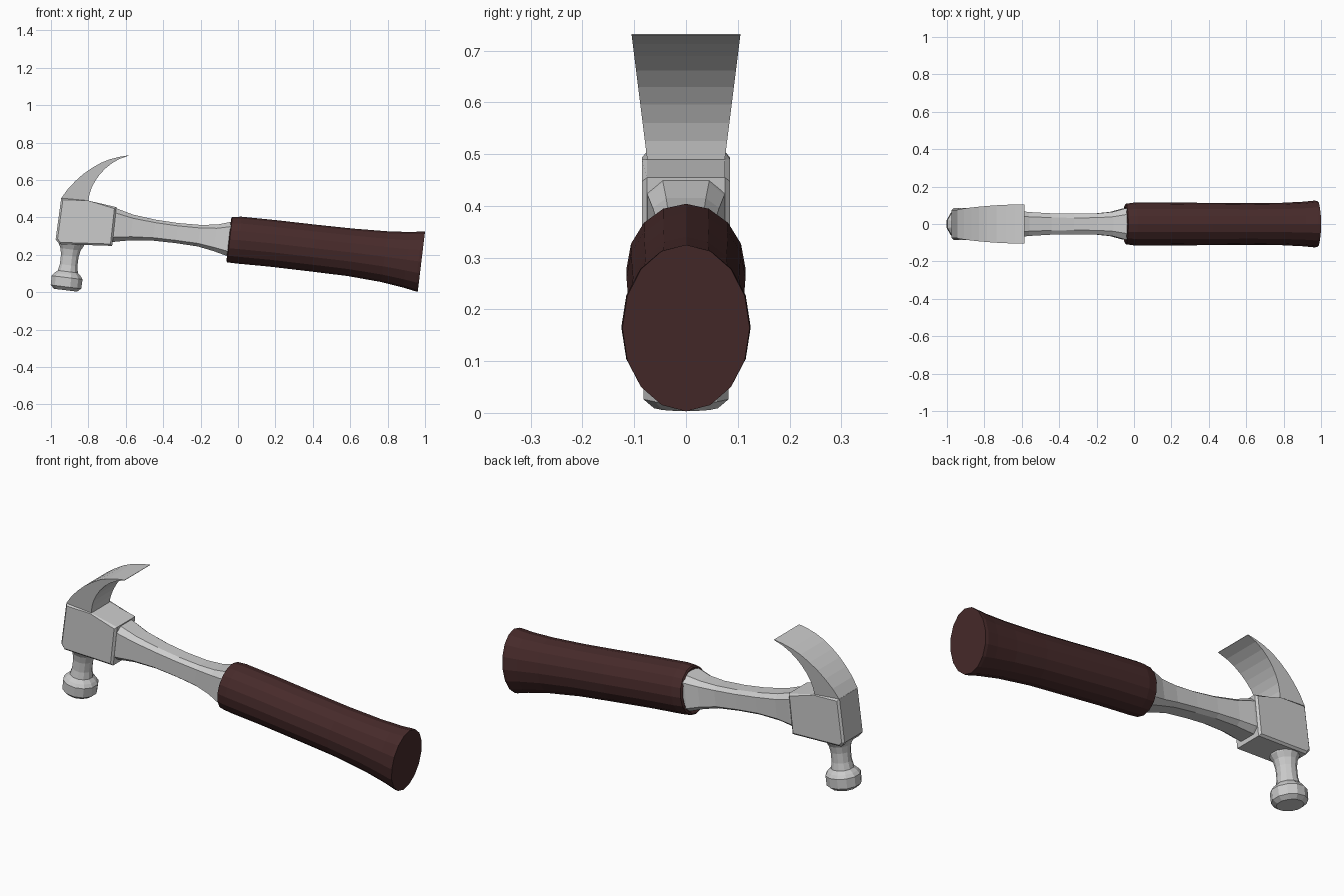
import bpy, bmesh, math
from mathutils import Vector

if "Cube" in bpy.data.objects:
    bpy.data.objects.remove(bpy.data.objects["Cube"])


def finish(name, bm, colour=None):
    bmesh.ops.recalc_face_normals(bm, faces=bm.faces)
    mesh = bpy.data.meshes.new(name)
    bm.to_mesh(mesh)
    bm.free()
    ob = bpy.data.objects.new(name, mesh)
    bpy.context.collection.objects.link(ob)
    if colour:
        mat = bpy.data.materials.new(name + "_colour")
        mat.diffuse_color = colour
        mat.use_nodes = True
        mat.node_tree.nodes["Principled BSDF"].inputs["Base Color"].default_value = mat.diffuse_color
        mesh.materials.append(mat)
    return ob


def loft(name, stations, shape, colour=None):
    """stations: (top x, top z, bottom x, bottom z, half width); shape: unit outline (y, v)."""
    bm = bmesh.new()
    rings = []
    for tx, tz, bx, bz, w in stations:
        c = Vector(((tx + bx) / 2, 0, (tz + bz) / 2))
        d = Vector(((tx - bx) / 2, 0, (tz - bz) / 2))
        rings.append([bm.verts.new(c + d * v + Vector((0, u * w, 0))) for u, v in shape])
    n = len(shape)
    for a, b in zip(rings, rings[1:]):
        for i in range(n):
            j = (i + 1) % n
            bm.faces.new((a[i], a[j], b[j], b[i]))
    bm.faces.new(rings[0])
    bm.faces.new(rings[-1])
    return finish(name, bm, colour)


def circle(n, phase=0):
    return [(math.sin(phase + math.tau * i / n), math.cos(phase + math.tau * i / n)) for i in range(n)]


# Rubber grip: oval sleeve, slightly recessed at its front mouth
loft("grip", [
    (-0.023, 0.375, -0.042, 0.195, 0.080),
    (-0.036, 0.396, -0.062, 0.168, 0.095),
    (-0.030, 0.403, -0.058, 0.160, 0.108),
    (0.020, 0.404, -0.010, 0.154, 0.115),
    (0.200, 0.386, 0.170, 0.137, 0.115),
    (0.420, 0.361, 0.390, 0.111, 0.113),
    (0.620, 0.340, 0.585, 0.087, 0.111),
    (0.800, 0.326, 0.765, 0.055, 0.113),
    (0.920, 0.322, 0.885, 0.025, 0.119),
    (0.985, 0.325, 0.945, 0.006, 0.125),
    (1.000, 0.325, 0.961, 0.003, 0.123),
], circle(16), (0.062, 0.023, 0.023, 1))

# Steel shaft: chamfered bar, waisted in the middle
bar = [(0.6, 1), (1, 0.72), (1, -0.72), (0.6, -1), (-0.6, -1), (-1, -0.72), (-1, 0.72), (-0.6, 1)]
loft("shaft", [
    (-0.680, 0.460, -0.700, 0.270, 0.076),
    (-0.640, 0.445, -0.660, 0.270, 0.074),
    (-0.560, 0.415, -0.575, 0.278, 0.064),
    (-0.440, 0.388, -0.455, 0.276, 0.057),
    (-0.320, 0.370, -0.335, 0.263, 0.055),
    (-0.200, 0.360, -0.215, 0.245, 0.056),
    (-0.110, 0.362, -0.130, 0.220, 0.065),
    (-0.045, 0.375, -0.065, 0.196, 0.083),
    (-0.015, 0.380, -0.035, 0.190, 0.084),
], bar)

# Head block: side profile pushed to both sides, then bevelled
outline = [(-0.945, 0.505), (-0.80, 0.490), (-0.65, 0.455), (-0.673, 0.248), (-0.955, 0.257), (-0.975, 0.283)]
bm = bmesh.new()
sides = [[bm.verts.new((x, s * 0.085, z)) for x, z in outline] for s in (-1, 1)]
bm.faces.new(sides[0])
bm.faces.new(sides[1])
for i in range(len(outline)):
    j = (i + 1) % len(outline)
    bm.faces.new((sides[0][i], sides[0][j], sides[1][j], sides[1][i]))
rims = [e for e in bm.edges if abs(e.verts[0].co.y - e.verts[1].co.y) < 1e-4]
bmesh.ops.bevel(bm, geom=rims, offset=0.01, segments=1, affect='EDGES')
finish("head_block", bm)

# Claw: curved wedge, widening toward its sharp tip
outer = [(-0.945, 0.503), (-0.910, 0.552), (-0.870, 0.594), (-0.830, 0.630), (-0.785, 0.662),
         (-0.735, 0.691), (-0.685, 0.711), (-0.635, 0.724), (-0.585, 0.732)]
inner = [(-0.800, 0.488), (-0.794, 0.525), (-0.782, 0.560), (-0.763, 0.596), (-0.739, 0.630),
         (-0.709, 0.662), (-0.674, 0.690), (-0.633, 0.713), (-0.585, 0.730)]
bm = bmesh.new()
rows = []
for (ox, oz), (ix, iz) in zip(outer, inner):
    row = []
    for x, z in ((ox, oz), (ix, iz)):
        w = 0.075 + 0.03 * (z - 0.49) / 0.24
        row += [bm.verts.new((x, -w, z)), bm.verts.new((x, w, z))]
    rows.append([row[0], row[1], row[3], row[2]])
for a, b in zip(rows, rows[1:]):
    for i in range(4):
        j = (i + 1) % 4
        bm.faces.new((a[i], a[j], b[j], b[i]))
bm.faces.new(rows[0])
bm.faces.new(rows[-1])
finish("claw", bm)

# Neck and striking face: turned profile on the tilted axis
base = Vector((-0.922, 0, 0.011))
tilt = math.radians(7)
profile = [(0.064, 0.0), (0.085, 0.018), (0.086, 0.068), (0.074, 0.084), (0.056, 0.100), (0.049, 0.135),
           (0.049, 0.185), (0.056, 0.220), (0.070, 0.245), (0.070, 0.265)]
stations = []
for r, h in profile:
    cx, cz = base.x + h * math.sin(tilt), base.z + h * math.cos(tilt)
    dx, dz = r * math.cos(tilt), -r * math.sin(tilt)
    stations.append((cx + dx, cz + dz, cx - dx, cz - dz, r))
loft("neck_and_face", stations, circle(12, math.radians(15)))
